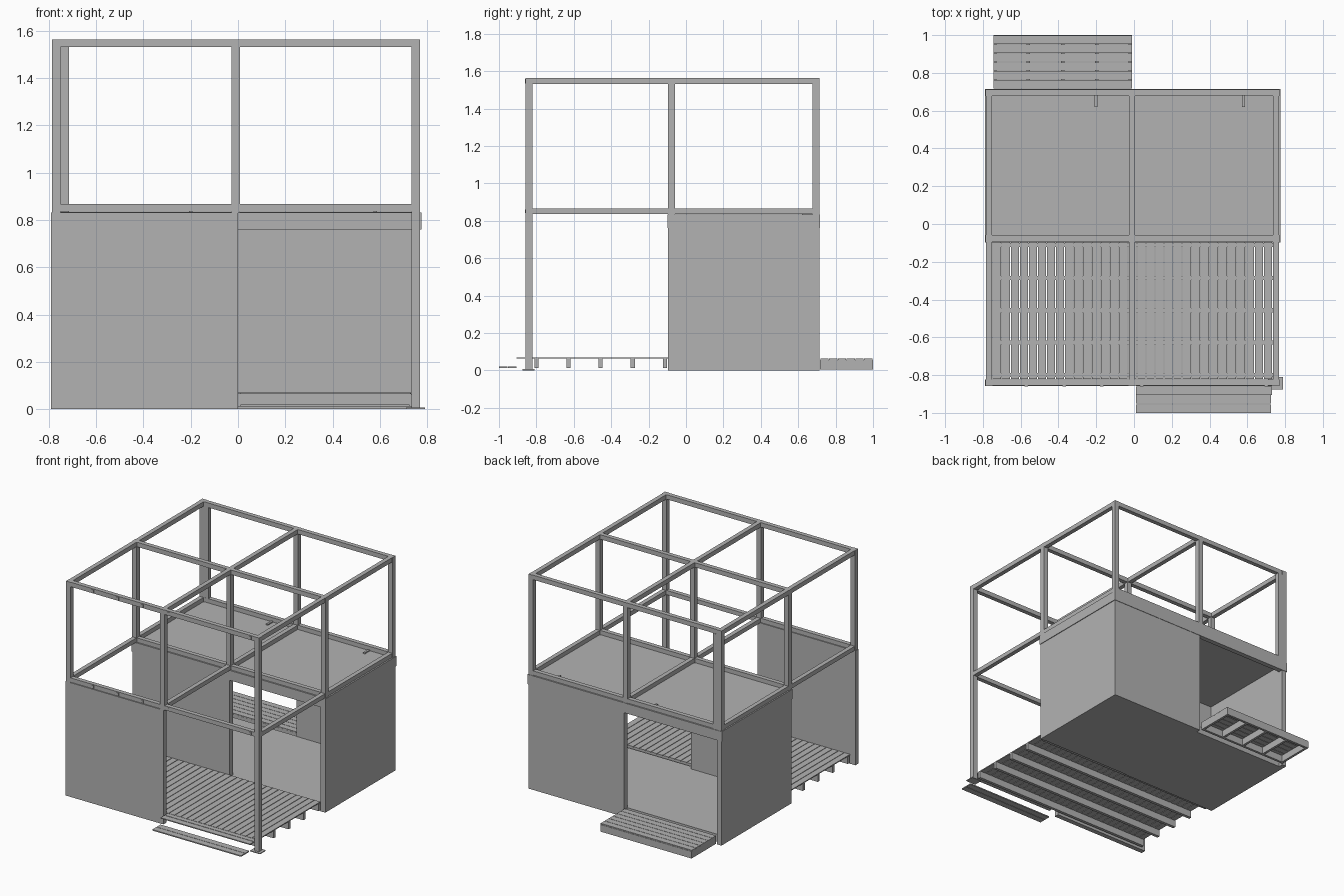
import bpy

cube = bpy.data.objects.get("Cube")
if cube:
    bpy.data.objects.remove(cube, do_unlink=True)

grey = bpy.data.materials.new("plain_grey")
grey.use_nodes = True
colour = (0.45, 0.45, 0.45, 1)
grey.diffuse_color = colour
grey.node_tree.nodes["Principled BSDF"].inputs["Base Color"].default_value = colour


def boxes(name, spans):
    """One object made of boxes, each given as three (low, high) spans."""
    verts, faces = [], []
    for xs, ys, zs in spans:
        n = len(verts)
        verts += [(x, y, z) for x in xs for y in ys for z in zs]
        quads = ((0, 1, 3, 2), (4, 6, 7, 5), (0, 4, 5, 1),
                 (2, 3, 7, 6), (0, 2, 6, 4), (1, 5, 7, 3))
        faces += [[n + i for i in q] for q in quads]
    mesh = bpy.data.meshes.new(name)
    mesh.from_pydata(verts, [], faces)
    mesh.materials.append(grey)
    obj = bpy.data.objects.new(name, mesh)
    bpy.context.collection.objects.link(obj)
    return obj


def around(c, half):
    return (c - half, c + half)


def strips(start, end, pitch, gap):
    """Equal board spans between start and end."""
    count = round((end - start) / pitch)
    step = (end - start) / count
    return [(start + i * step, start + (i + 1) * step - gap) for i in range(count)]


GX = (-0.768, -0.01, 0.752)
GY = (-0.84, -0.077, 0.695)
H = 0.018
TOP, LOW = (1.53, 1.563), (0.835, 0.866)

# Frame posts, with one corner post reaching the ground
posts = [(around(x, H), around(y, H), (0.83, 1.563)) for x in GX for y in GY]
boxes("frame_posts", posts)
boxes("front_corner_post", [(around(GX[2], H), around(GY[0], H), (0, 0.83))])
boxes("post_base_plate", [((0.71, 0.79), (-0.875, -0.81), (0, 0.006))])
boxes("doubled_back_post", [((-0.75, -0.715), (0.68, 0.713), (0.83, 1.53))])

# Beams between the posts on both levels
for name, zs in (("upper_beams", TOP), ("lower_beams", LOW)):
    spans = []
    for a, b in zip(GX, GX[1:]):
        spans += [((a + H, b - H), around(y, H - 0.002), zs) for y in GY]
    for a, b in zip(GY, GY[1:]):
        spans += [(around(x, H - 0.002), (a + H, b - H), zs) for x in GX]
    boxes(name, spans)

# Small joining plates on the front beams
boxes("beam_brackets", [(around(x, 0.009), (-0.861, -0.855), (z[0] + 0.005, z[1] - 0.005))
                        for x in (-0.57, -0.37, -0.17, 0.04, 0.7) for z in (TOP, LOW)])

# Lower storey walls
boxes("front_wall", [((-0.79, 0), (-0.858, -0.822), (0, 0.832))])
boxes("middle_wall", [((-0.785, 0), (-0.095, -0.057), (0, 0.765))])
boxes("back_wall", [((0, 0.77), (0.675, 0.713), (0, 0.765))])
boxes("side_walls", [((-0.785, -0.748), (-0.095, 0.713), (0, 0.765)),
                     ((0.733, 0.77), (-0.095, 0.713), (0, 0.765))])

# Upper platform and its rim
boxes("platform_rim", [((-0.79, 0.775), (-0.098, -0.06), (0.76, 0.832)),
                       ((-0.79, 0.775), (0.68, 0.716), (0.76, 0.832)),
                       ((-0.79, -0.75), (-0.06, 0.68), (0.76, 0.832)),
                       ((0.735, 0.775), (-0.06, 0.68), (0.76, 0.832))])
boxes("platform_floor", [((-0.75, -0.012), (-0.06, 0.68), (0.805, 0.834)),
                         ((-0.009, 0.735), (-0.06, 0.68), (0.805, 0.834))])
boxes("platform_stops", [(around(x, 0.008), (0.62, 0.68), (0.834, 0.842))
                         for x in (-0.2, 0.58)])

# Ground floor
boxes("ground_floor", [((-0.75, 0.735), (-0.09, 0.68), (0, 0.055))])

# Slatted front deck on joists
boxes("deck_boards", [(xs, (-0.82, -0.097), (0.063, 0.07))
                      for xs in strips(-0.748, 0.735, 0.0485, 0.004)])
boxes("deck_edge_boards", [((0.01, 0.73), (-0.905, -0.861), (0.063, 0.07)),
                           ((0.01, 0.73), (-0.857, -0.823), (0.063, 0.07))])
boxes("deck_joists", [((-0.75, 0.735), around(y, 0.011), (0.012, 0.063))
                      for y in (-0.8, -0.628, -0.457, -0.285, -0.112)])

# Low front step
boxes("front_step", [((0.01, 0.725), ys, (0.012, 0.02))
                     for ys in strips(-1, -0.903, 0.048, 0.003)])

# Back step: boards over an open frame
boxes("back_step_boards", [((-0.745, -0.01), ys, (0.056, 0.064))
                           for ys in strips(0.718, 1.0, 0.047, 0.003)])
frame = [((-0.745, -0.01), ys, (0.005, 0.056)) for ys in ((0.717, 0.735), (0.982, 1.0))]
frame += [(around(x, 0.009), (0.735, 0.982), (0.005, 0.056))
          for x in (-0.736, -0.56, -0.377, -0.198, -0.019)]
boxes("back_step_frame", frame)
